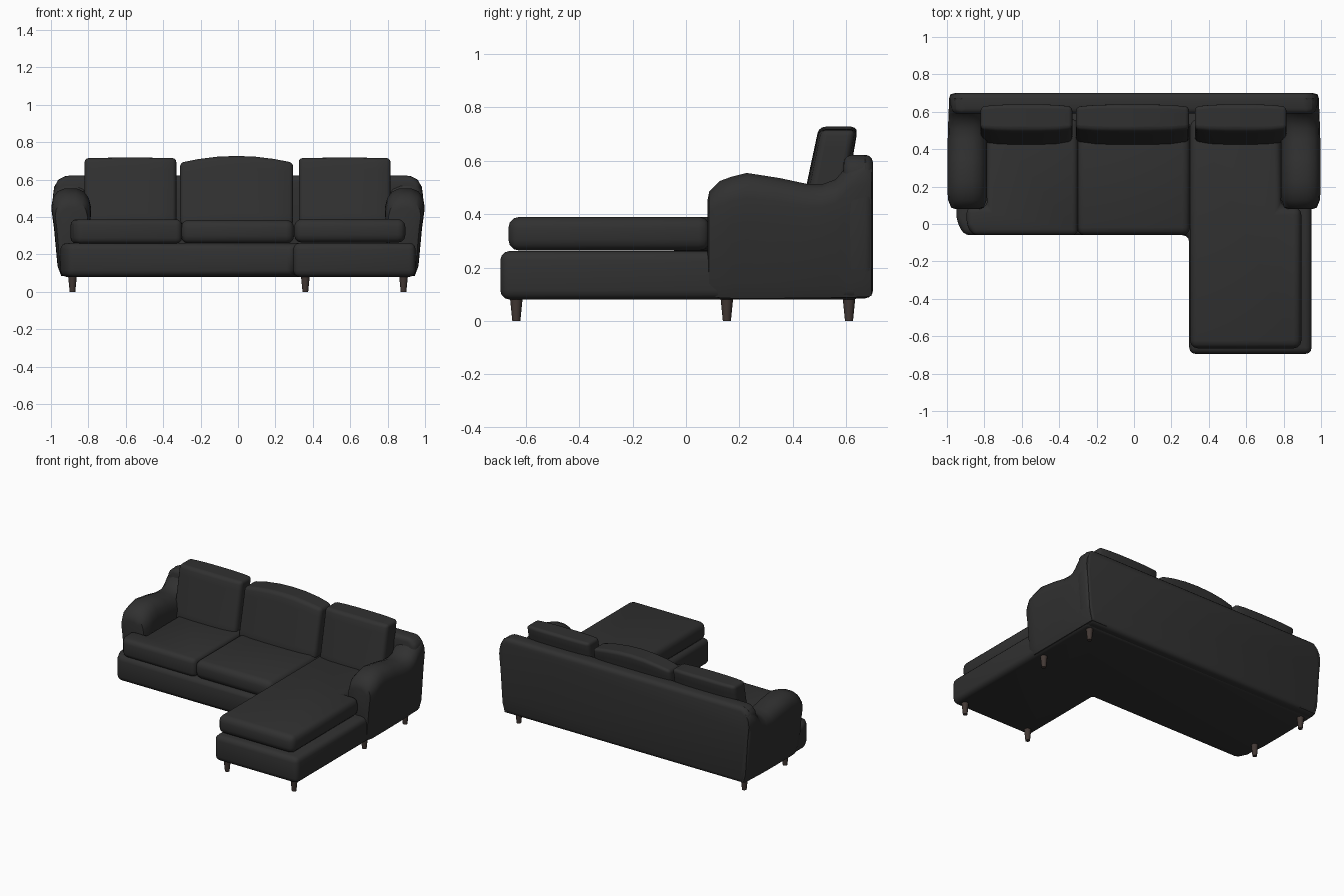
import bpy, bmesh, math
from mathutils import Vector

if "Cube" in bpy.data.objects:
    bpy.data.objects.remove(bpy.data.objects["Cube"])


def material(name, col):
    m = bpy.data.materials.new(name)
    m.diffuse_color = (*col, 1)
    m.use_nodes = True
    m.node_tree.nodes["Principled BSDF"].inputs["Base Color"].default_value = m.diffuse_color
    return m


FABRIC = material("dark_fabric", (0.03, 0.03, 0.03))
WOOD = material("dark_wood", (0.055, 0.04, 0.035))


def finish(bm, name, mat=FABRIC):
    bmesh.ops.recalc_face_normals(bm, faces=bm.faces)
    me = bpy.data.meshes.new(name)
    bm.to_mesh(me)
    bm.free()
    me.materials.append(mat)
    ob = bpy.data.objects.new(name, me)
    bpy.context.collection.objects.link(ob)
    bpy.ops.object.select_all(action='DESELECT')
    ob.select_set(True)
    bpy.context.view_layer.objects.active = ob
    bpy.ops.object.shade_smooth_by_angle(angle=math.radians(38))
    return ob


def round_edges(bm, r, seg=3):
    bmesh.ops.recalc_face_normals(bm, faces=bm.faces)
    sharp = [e for e in bm.edges if e.calc_face_angle(0) > math.radians(25)]
    bmesh.ops.bevel(bm, geom=sharp, offset=r, segments=seg, profile=0.5, affect='EDGES', clamp_overlap=True)


def prism(name, outline, to3d, depth, r):
    """Extrude a 2D outline along depth and round its edges."""
    bm = bmesh.new()
    f = bm.faces.new([bm.verts.new(to3d(a, b)) for a, b in outline])
    ext = bmesh.ops.extrude_face_region(bm, geom=[f])['geom']
    bmesh.ops.translate(bm, vec=Vector(depth), verts=[v for v in ext if isinstance(v, bmesh.types.BMVert)])
    round_edges(bm, r)
    return finish(bm, name)


def slab(name, outline, z0, z1, r):
    return prism(name, outline, lambda x, y: (x, y, z0), (0, 0, z1 - z0), r)


# L-shaped base
slab("base", [(-0.91, -0.06), (0.295, -0.06), (0.295, -0.695), (0.95, -0.695), (0.95, 0.66),
              (-0.95, 0.66), (-0.95, 0.02)], 0.08, 0.262, 0.035)

# Seat cushions, outer ones wrap in front of the arms
slab("seat_cushion_left", [(-0.30, -0.06), (-0.86, -0.06), (-0.895, -0.01), (-0.895, 0.09),
                           (-0.785, 0.09), (-0.785, 0.56), (-0.30, 0.56)], 0.258, 0.388, 0.042)
slab("seat_cushion_middle", [(-0.305, -0.06), (0.30, -0.06), (0.30, 0.56), (-0.305, 0.56)], 0.258, 0.385, 0.042)
slab("chaise_cushion", [(0.30, -0.665), (0.895, -0.665), (0.895, 0.09), (0.785, 0.09),
                        (0.785, 0.56), (0.30, 0.56)], 0.263, 0.390, 0.042)

# Back frame, flaring slightly upward
half = [(0.94, 0.085), (0.965, 0.2), (0.985, 0.45), (0.975, 0.585), (0.93, 0.622)]
prism("backrest", half + [(-x, z) for x, z in reversed(half)],
      lambda x, z: (x, 0.59, z), (0, 0.11, 0), 0.03)

# Rolled arms, lofted front to back
SECTION = [(0.875, 0), (0.945, 0), (0.965, 0.12), (0.985, 0.6), (0.997, 0.8), (0.99, 0.89), (0.965, 0.965),
           (0.925, 1), (0.865, 1), (0.825, 0.965), (0.798, 0.89), (0.785, 0.78), (0.79, 0.6), (0.80, 0)]
STATIONS = [(0.08, 0.45, 0.6), (0.087, 0.485, 0.82), (0.127, 0.524, 0.97), (0.17, 0.54, 1), (0.228, 0.554, 1),
            (0.35, 0.535, 1), (0.453, 0.513, 0.99), (0.51, 0.512, 0.98), (0.56, 0.53, 0.96), (0.59, 0.565, 0.95),
            (0.614, 0.600, 0.94), (0.67, 0.620, 0.93), (0.695, 0.60, 0.85)]
for side, s in (("left", -1), ("right", 1)):
    bm = bmesh.new()
    rings = []
    for y, top, k in STATIONS:
        low = 0.085 + 0.06 * (1 - k)
        rings.append([bm.verts.new((s * (0.888 + (x - 0.888) * k), y, low + t * (top - low))) for x, t in SECTION])
    n = len(SECTION)
    for a, b in zip(rings, rings[1:]):
        for i in range(n):
            bm.faces.new((a[i], a[(i + 1) % n], b[(i + 1) % n], b[i]))
    bm.faces.new(rings[0])
    bm.faces.new(rings[-1])
    finish(bm, "arm_" + side)


# Leaning, slightly puffed back cushions
def back_cushion(name, x0, x1, top, arch):
    bm = bmesh.new()
    bmesh.ops.create_cube(bm, size=2)
    bmesh.ops.subdivide_edges(bm, edges=bm.edges[:], cuts=5, use_grid_fill=True)
    cx, hw, z0 = (x0 + x1) / 2, (x1 - x0) / 2, 0.36
    for v in bm.verts:
        v.co = (v.co.x * hw, v.co.y * 0.06, z0 + (v.co.z + 1) / 2 * (top - z0))
    round_edges(bm, 0.03)
    for v in bm.verts:
        u = min(1, abs(v.co.x / hw))
        t = (v.co.z - z0) / (top - z0)
        y = v.co.y * (1 + 0.35 * (1 - u ** 4) * (1 - 0.4 * t))
        v.co = (cx + v.co.x, 0.50 + y + 0.07 * t, v.co.z + arch * t * (1 - u * u))
    finish(bm, name)


back_cushion("back_cushion_left", -0.82, -0.33, 0.715, 0.003)
back_cushion("back_cushion_middle", -0.31, 0.295, 0.69, 0.037)
back_cushion("back_cushion_right", 0.325, 0.815, 0.715, 0.003)

# Tapered legs
LEGS = {"back_leg_left": (-0.885, 0.61), "back_leg_right": (0.885, 0.61),
        "arm_leg_left": (-0.885, 0.153), "arm_leg_right": (0.885, 0.153),
        "chaise_leg_inner": (0.36, -0.635), "chaise_leg_outer": (0.885, -0.635)}
for name, (x, y) in LEGS.items():
    bm = bmesh.new()
    bmesh.ops.create_cone(bm, cap_ends=True, segments=12, radius1=0.015, radius2=0.025, depth=0.10)
    bmesh.ops.translate(bm, vec=(x, y, 0.05), verts=bm.verts)
    finish(bm, name, WOOD)
